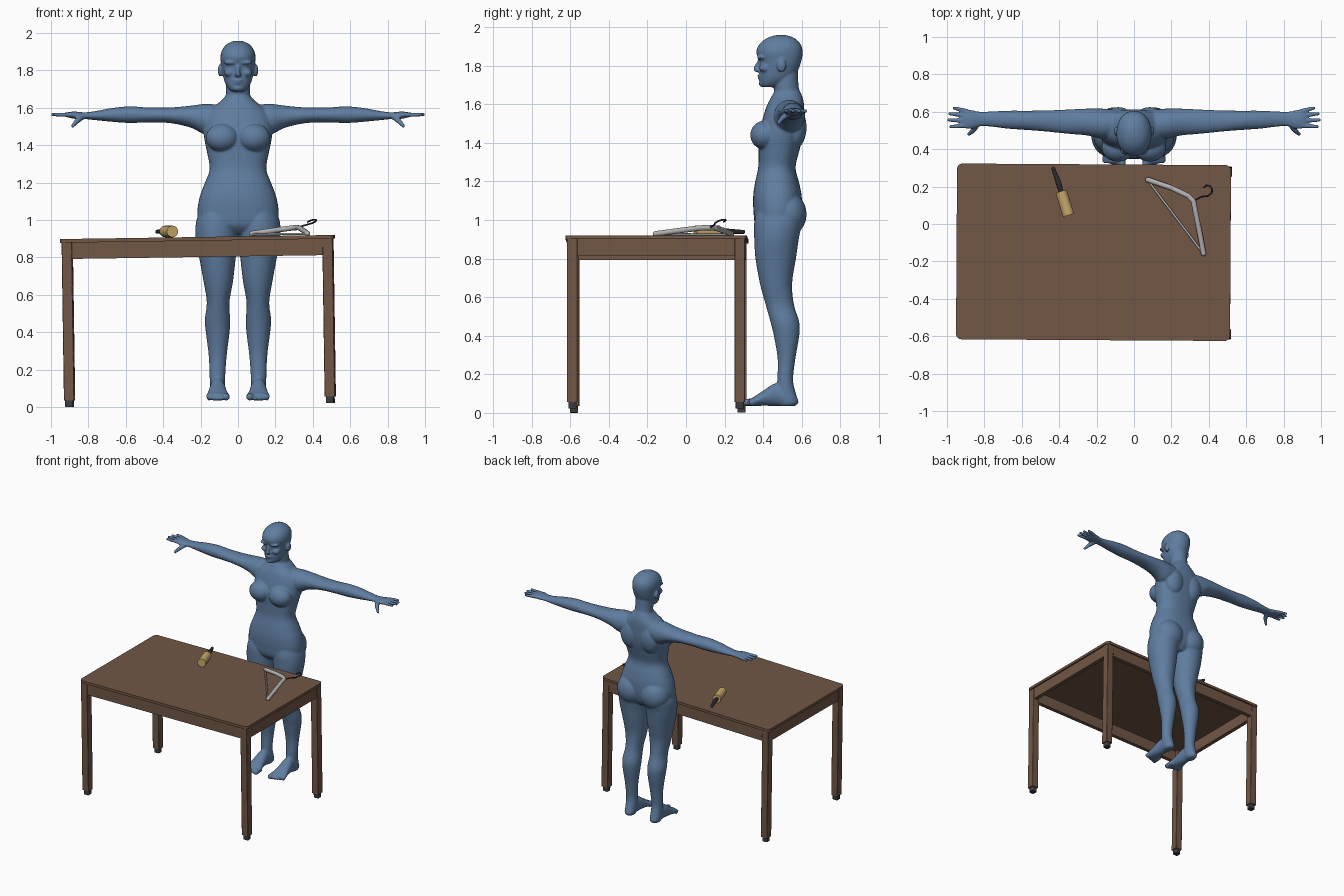
import bpy, bmesh, math
from mathutils import Matrix, Vector

cube = bpy.data.objects.get("Cube")
if cube:
    bpy.data.objects.remove(cube, do_unlink=True)


def material(name, rgb):
    mat = bpy.data.materials.new(name)
    mat.use_nodes = True
    mat.diffuse_color = (*rgb, 1)
    mat.node_tree.nodes["Principled BSDF"].inputs["Base Color"].default_value = (*rgb, 1)
    return mat


SKIN = material("slate blue", (.115, .205, .35))
WOOD = material("brown wood", (.165, .095, .06))
RUBBER = material("dark rubber", (.045, .045, .05))
TAN = material("tan paper", (.58, .4, .15))
GREY = material("light grey plastic", (.45, .45, .45))
BLACK = material("black metal", (.025, .025, .028))


def finish(bm, name, mat, smooth=False):
    bmesh.ops.recalc_face_normals(bm, faces=bm.faces)
    mesh = bpy.data.meshes.new(name)
    bm.to_mesh(mesh)
    bm.free()
    obj = bpy.data.objects.new(name, mesh)
    bpy.context.collection.objects.link(obj)
    mesh.materials.append(mat)
    if smooth:
        bpy.ops.object.select_all(action='DESELECT')
        obj.select_set(True)
        bpy.context.view_layer.objects.active = obj
        bpy.ops.object.shade_smooth_by_angle(angle=math.radians(40))
    return obj


# ---- shape helpers, each adds a closed shell to a bmesh ----
PLACE = {
    'x': lambda t, a, b: (t, b, a),
    'y': lambda t, a, b: (a, t, b),
    'z': lambda t, a, b: (a, b, t),
}


def catmull(p, q, r, s, u):
    return tuple(.5 * (2 * b + (c - a) * u + (2 * a - 5 * b + 4 * c - d) * u * u
                       + (3 * b - a - 3 * c + d) * u ** 3)
                 for a, b, c, d in zip(p, q, r, s))


def loft(bm, axis, sections, power=2.0, sides=32, steps=4):
    """Skin smooth rings; a section is (position, a_min, a_max, b_min, b_max)."""
    path = []
    last = len(sections) - 1
    for i in range(last):
        four = [sections[min(max(i + k, 0), last)] for k in (-1, 0, 1, 2)]
        path += [catmull(*four, j / steps) for j in range(steps)]
    path.append(sections[-1])
    rings = []
    for t, a0, a1, b0, b1 in path:
        ring = []
        for k in range(sides):
            ang = math.tau * k / sides
            c, s = math.cos(ang), math.sin(ang)
            u = math.copysign(abs(c) ** (2 / power), c)
            v = math.copysign(abs(s) ** (2 / power), s)
            co = PLACE[axis](t, (a0 + a1 + u * (a1 - a0)) / 2, (b0 + b1 + v * (b1 - b0)) / 2)
            ring.append(bm.verts.new(co))
        rings.append(ring)
    for low, high in zip(rings, rings[1:]):
        for k in range(sides):
            n = (k + 1) % sides
            bm.faces.new((low[k], low[n], high[n], high[k]))
    bm.faces.new(rings[0])
    bm.faces.new(rings[-1])


def blob(bm, centre, radii):
    matrix = Matrix.Translation(centre) @ Matrix.Diagonal((*radii, 1))
    bmesh.ops.create_uvsphere(bm, u_segments=24, v_segments=16, radius=1, matrix=matrix)


def rod(bm, start, end, r0, r1, round_ends=False, sides=24):
    a, b = Vector(start), Vector(end)
    turn = (b - a).to_track_quat('Z', 'Y').to_matrix().to_4x4()
    bmesh.ops.create_cone(bm, cap_ends=True, segments=sides, radius1=r0, radius2=r1,
                          depth=(b - a).length, matrix=Matrix.Translation((a + b) / 2) @ turn)
    if round_ends:
        blob(bm, a, (r0, r0, r0))
        blob(bm, b, (r1, r1, r1))


# ---- figure: paired parts are made on the left, then mirrored ----
body = bmesh.new()

# leg
loft(body, 'z', [
    (1.08, .04, .19, .38, .58), (1.0, 0, .222, .355, .605), (.93, 0, .228, .353, .59),
    (.87, .007, .222, .355, .58), (.8, .012, .208, .36, .57), (.67, .027, .184, .383, .55),
    (.56, .046, .167, .413, .56), (.47, .042, .177, .438, .587), (.4, .045, .172, .455, .587),
    (.28, .06, .157, .475, .567), (.17, .068, .152, .473, .555), (.1, .068, .15, .47, .57),
    (.055, .07, .148, .48, .583), (.035, .085, .135, .49, .565)])
# foot and toes
loft(body, 'y', [
    (.56, .085, .135, .04, .09), (.53, .072, .148, .035, .12), (.47, .068, .15, .035, .155),
    (.4, .058, .16, .037, .115), (.35, .046, .17, .035, .082), (.325, .052, .166, .038, .07)])
for i, x in enumerate((.063, .091, .113, .134, .154)):
    r = .019 if i == 0 else .0125
    rod(body, (x, .36, .058), (x, .312 + .008 * i, .035 + r), r, r, True)
# arm, palm, fingers and thumb
loft(body, 'x', [
    (.1, 1.47, 1.615, .46, .61), (.17, 1.455, 1.622, .455, .617), (.25, 1.493, 1.612, .473, .617),
    (.36, 1.518, 1.602, .483, .612), (.48, 1.522, 1.602, .495, .607), (.58, 1.519, 1.608, .503, .606),
    (.68, 1.526, 1.598, .51, .606), (.76, 1.534, 1.583, .52, .602), (.82, 1.54, 1.576, .522, .6),
    (.87, 1.541, 1.58, .508, .61), (.91, 1.549, 1.577, .513, .615), (.922, 1.556, 1.57, .53, .6)])
for y, tip_x, tip_y in ((.604, .962, .62), (.578, .985, .59), (.552, .992, .556), (.526, .98, .52)):
    rod(body, (.895, y, 1.563), (tip_x, tip_y, 1.564), .0125, .0095, True)
rod(body, (.835, .54, 1.553), (.86, .5, 1.53), .018, .014, True)
rod(body, (.86, .5, 1.53), (.884, .48, 1.503), .014, .01, True)
# chest, shoulder blade and seat
blob(body, (.085, .408, 1.44), (.088, .075, .075))
blob(body, (.085, .565, 1.48), (.08, .06, .11))
blob(body, (.1, .525, 1.03), (.112, .1, .115))
# ear, brow, cheek and eye
blob(body, (.095, .495, 1.8), (.013, .024, .034))
blob(body, (.036, .394, 1.842), (.04, .026, .012))
blob(body, (.046, .41, 1.787), (.03, .032, .022))
blob(body, (.036, .402, 1.818), (.018, .016, .012))

half = body.verts[:] + body.edges[:] + body.faces[:]
copy = bmesh.ops.duplicate(body, geom=half)["geom"]
bmesh.ops.scale(body, vec=(-1, 1, 1), verts=[g for g in copy if isinstance(g, bmesh.types.BMVert)])


def centred(rows):
    return [(z, -w, w, front, back) for z, w, front, back in rows]


# torso
loft(body, 'z', centred([
    (.925, .08, .4, .55), (.97, .2, .36, .585), (1.04, .217, .35, .6), (1.12, .206, .348, .6),
    (1.19, .181, .357, .587), (1.27, .152, .374, .568), (1.35, .163, .376, .585),
    (1.42, .178, .375, .603), (1.48, .184, .386, .612), (1.54, .178, .402, .613),
    (1.59, .15, .418, .612), (1.63, .1, .438, .606), (1.67, .06, .46, .59)]), power=2.3)
# neck
loft(body, 'z', centred([
    (1.57, .09, .44, .605), (1.65, .068, .457, .592), (1.7, .065, .455, .583), (1.77, .063, .46, .58)]))
# head
loft(body, 'z', centred([
    (1.688, .03, .395, .46), (1.7, .048, .384, .5), (1.73, .068, .38, .545), (1.77, .08, .38, .578),
    (1.82, .088, .38, .597), (1.87, .094, .364, .605), (1.91, .085, .38, .595),
    (1.942, .058, .418, .563), (1.958, .022, .465, .52)]), power=2.15)
# nose, lips and chin
rod(body, (0, .382, 1.828), (0, .36, 1.783), .009, .012, True)
blob(body, (0, .37, 1.776), (.019, .019, .01))
blob(body, (0, .384, 1.747), (.026, .015, .007))
blob(body, (0, .386, 1.734), (.023, .015, .007))
blob(body, (0, .395, 1.705), (.027, .018, .016))

figure = finish(body, "figure", SKIN)
remesh = figure.modifiers.new("merge", 'REMESH')
remesh.mode = 'VOXEL'
remesh.voxel_size = .006
remesh.use_smooth_shade = True
soften = figure.modifiers.new("soften", 'SMOOTH')
soften.factor = .5
soften.iterations = 5

# ---- table, standing very slightly tilted ----
TABLE = (Matrix.Translation((-.203, -.151, .0115))
         @ Matrix.Rotation(-.015, 4, 'Y') @ Matrix.Rotation(-.006, 4, 'Z'))


def table_box(name, centre, size, mat, corner=0):
    bm = bmesh.new()
    bmesh.ops.create_cube(bm, size=1, matrix=Matrix.Translation(centre) @ Matrix.Diagonal((*size, 1)))
    if corner:
        upright = [e for e in bm.edges if abs(e.verts[0].co.z - e.verts[1].co.z) > size[2] / 2]
        bmesh.ops.bevel(bm, geom=upright, offset=corner, segments=6, profile=.5, affect='EDGES')
    bm.transform(TABLE)
    return finish(bm, name, mat)


table_box("table_top", (0, 0, .888), (1.465, .94, .02), WOOD, corner=.03)
for sx, side in ((-1, "right"), (1, "left")):
    table_box(f"{side}_rail", (sx * .705, 0, .835), (.03, .82, .088), WOOD)
    for sy, end in ((-1, "front"), (1, "back")):
        x, y = sx * .697, sy * .434
        table_box(f"{end}_{side}_leg", (x, y, .457), (.055, .055, .844), WOOD, corner=.004)
        table_box(f"{end}_{side}_leg_cap", (x, y, .019), (.042, .042, .038), RUBBER, corner=.008)
for sy, end in ((-1, "front"), (1, "back")):
    table_box(f"{end}_rail", (0, sy * .444, .835), (1.34, .03, .088), WOOD)


# ---- clothes hanger ----
def tube(name, points, radius, mat):
    bm = bmesh.new()
    for a, b in zip(points, points[1:]):
        rod(bm, a, b, radius, radius, True, sides=16)
    return finish(bm, name, mat, smooth=True)


apex = (.318, .122, .96)
tube("hanger_arms", [(.075, .236, .928), (.2, .193, .946), (.29, .15, .958), apex,
                     (.328, .07, .958), (.35, -.04, .944), (.372, -.158, .928)], .014, GREY)
tube("hanger_bar", [(.075, .232, .924), (.37, -.158, .926)], .006, GREY)
tube("hanger_hook", [apex, (.36, .146, .973), (.395, .15, .983), (.415, .165, .993), (.419, .185, 1.0),
                     (.405, .204, 1.002), (.385, .206, .997), (.373, .195, .99)], .0045, BLACK)

# ---- lint roller ----
roll = bmesh.new()
rod(roll, (-.39, .175, .939), (-.35, .047, .939), .031, .031, sides=32)
finish(roll, "roller_sleeve", TAN, smooth=True)
grip = bmesh.new()
rod(grip, (-.39, .172, .939), (-.402, .215, .94), .012, .015, True)
rod(grip, (-.402, .215, .94), (-.432, .297, .938), .015, .01, True)
finish(grip, "roller_handle", BLACK, smooth=True)
